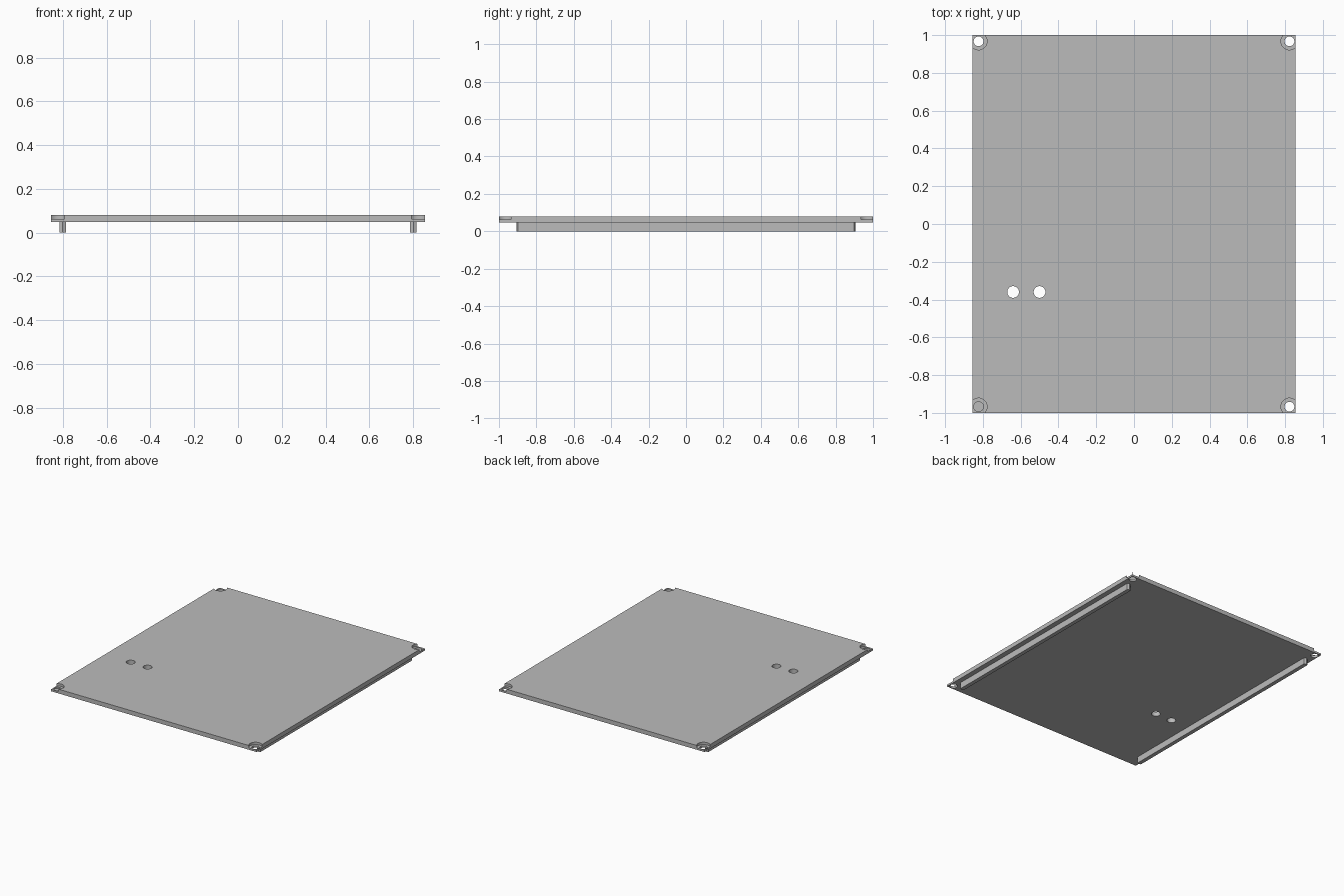
import bpy, bmesh
from mathutils import Matrix

cube = bpy.data.objects.get("Cube")
if cube:
    bpy.data.objects.remove(cube, do_unlink=True)

HALF_X, HALF_Y = 0.855, 1.0
BOTTOM, TOP, FLOOR = 0.048, 0.08, 0.062
HOLE_X, HOLE_Y = 0.823, 0.967

grey = bpy.data.materials.new("plain grey")
grey.use_nodes = True
colour = (0.5, 0.5, 0.5, 1)
grey.diffuse_color = colour
grey.node_tree.nodes["Principled BSDF"].inputs["Base Color"].default_value = colour


def make_object(name, bm):
    bmesh.ops.recalc_face_normals(bm, faces=bm.faces)
    mesh = bpy.data.meshes.new(name)
    bm.to_mesh(mesh)
    bm.free()
    mesh.materials.append(grey)
    obj = bpy.data.objects.new(name, mesh)
    bpy.context.collection.objects.link(obj)
    return obj


def add_cylinder(bm, x, y, radius, low, high):
    bmesh.ops.create_cone(
        bm, cap_ends=True, segments=48, radius1=radius, radius2=radius,
        depth=high - low, matrix=Matrix.Translation((x, y, (low + high) / 2)))


def activate(obj):
    bpy.ops.object.select_all(action='DESELECT')
    obj.select_set(True)
    bpy.context.view_layer.objects.active = obj


# Flat plate
bm = bmesh.new()
bmesh.ops.create_cube(bm, size=1, matrix=Matrix.Translation(
    (0, 0, (BOTTOM + TOP) / 2)) @ Matrix.Diagonal((2 * HALF_X, 2 * HALF_Y, TOP - BOTTOM, 1)))
plate = make_object("plate", bm)

# Corner recesses and holes; the front hole on the -x side is blind
recesses, holes = bmesh.new(), bmesh.new()
for sx in (-1, 1):
    for sy in (-1, 1):
        x, y = sx * HOLE_X, sy * HOLE_Y
        blind = sx < 0 and sy < 0
        add_cylinder(recesses, x, y, 0.045, FLOOR, 0.12)
        add_cylinder(holes, x, y, 0.026, 0.053 if blind else 0.0, 0.13)

# Pair of cable holes
for x in (-0.64, -0.50):
    add_cylinder(holes, x, -0.36, 0.031, 0.0, 0.13)

for name, cutter_mesh in (("recess_cutter", recesses), ("hole_cutter", holes)):
    cutter = make_object(name, cutter_mesh)
    cutter.hide_render = True
    mod = plate.modifiers.new(name, 'BOOLEAN')
    mod.operation = 'DIFFERENCE'
    mod.solver = 'EXACT'
    mod.object = cutter
    activate(plate)
    bpy.ops.object.modifier_apply(modifier=mod.name)
    bpy.data.objects.remove(cutter, do_unlink=True)

activate(plate)
bpy.ops.object.shade_smooth_by_angle()

# Rails under the long edges, with slightly tapered ends
for name, centre in (("right_rail", -0.802), ("left_rail", 0.802)):
    bm = bmesh.new()
    outline = [(-0.015, -0.899), (0, -0.905), (0.015, -0.899),
               (0.015, 0.899), (0, 0.905), (-0.015, 0.899)]
    face = bm.faces.new([bm.verts.new((centre + x, y, 0)) for x, y in outline])
    extruded = bmesh.ops.extrude_face_region(bm, geom=[face])["geom"]
    top_verts = [v for v in extruded if isinstance(v, bmesh.types.BMVert)]
    bmesh.ops.translate(bm, verts=top_verts, vec=(0, 0, BOTTOM))
    make_object(name, bm)
